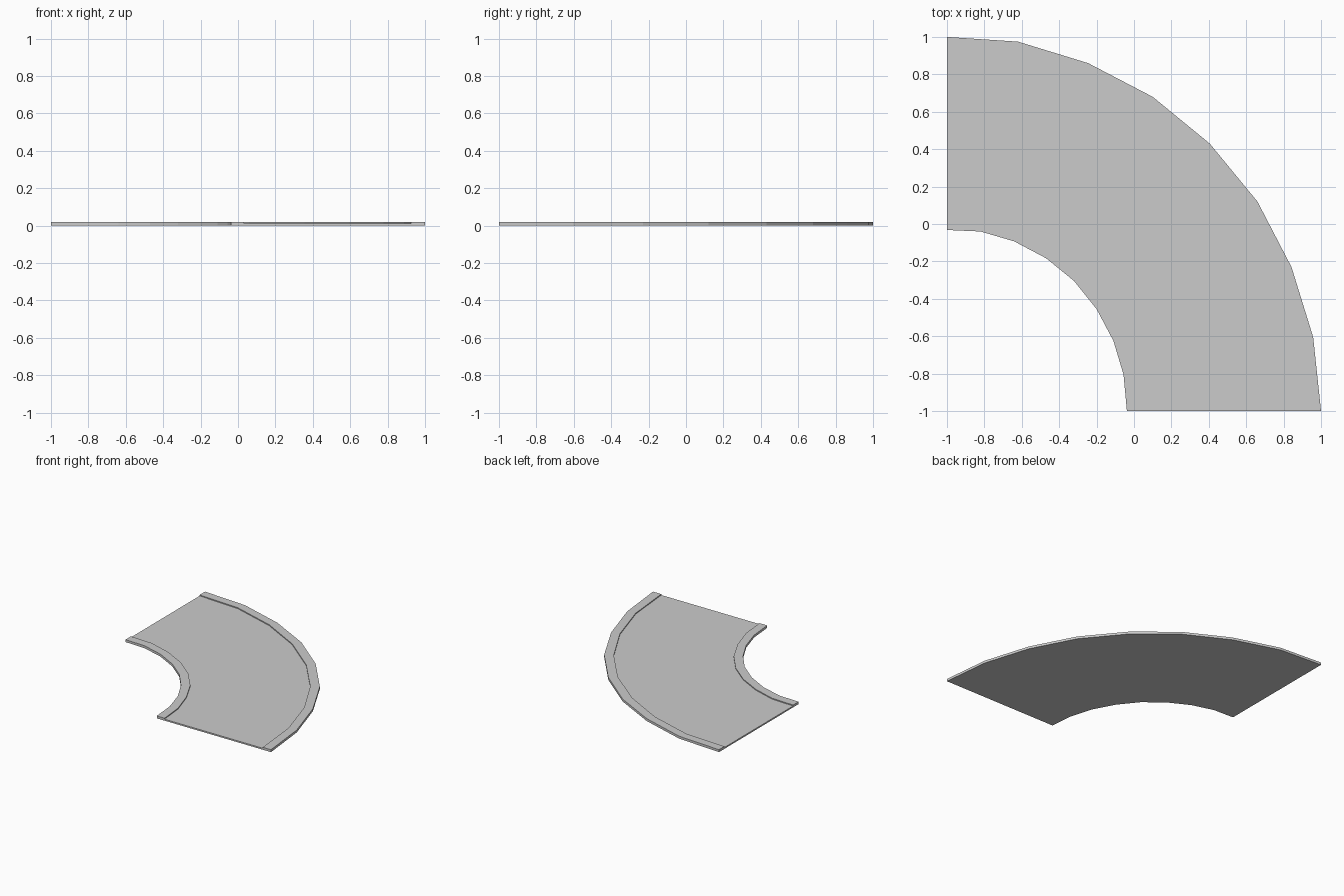
import bpy

if "Cube" in bpy.data.objects:
    bpy.data.objects.remove(bpy.data.objects["Cube"])

# Plan outlines of the quarter turn, from the left end round to the front end
OUTER = [(-1, 1), (-.62, .975), (-.245, .86), (.1, .68), (.405, .43),
         (.66, .12), (.842, -.23), (.958, -.605), (1, -1)]
OUTER_IN = [(-1, .93), (-.635, .907), (-.275, .797), (.058, .62), (.355, .378),
            (.597, .085), (.777, -.252), (.888, -.615), (.925, -1)]
INNER_OUT = [(-1, .038), (-.805, .03), (-.613, -.03), (-.435, -.123), (-.275, -.252),
             (-.145, -.412), (-.05, -.597), (.013, -.797), (.032, -1)]
INNER = [(-1, -.032), (-.82, -.04), (-.64, -.093), (-.47, -.183), (-.32, -.305),
         (-.2, -.455), (-.11, -.625), (-.056, -.805), (-.038, -1)]


def strip(name, a, b, z0, z1):
    """Closed curved slab between outline a (outside) and outline b (inside)."""
    n = len(a)
    verts = [(x, y, z) for z in (z0, z1) for line in (a, b) for x, y in line]
    faces = []
    for i in range(n - 1):
        rails = [(k + i, k + i + 1) for k in (0, n, 3 * n, 2 * n)]
        for (p, q), (r, s) in zip(rails, rails[1:] + rails[:1]):
            faces.append((p, q, s, r))
    faces.append((0, 2 * n, 3 * n, n))
    faces.append((n - 1, 2 * n - 1, 4 * n - 1, 3 * n - 1))
    mesh = bpy.data.meshes.new(name)
    mesh.from_pydata(verts, [], faces)
    mesh.update()
    ob = bpy.data.objects.new(name, mesh)
    bpy.context.collection.objects.link(ob)
    return ob


# Road surface, slightly below the curbs
strip("road_surface", OUTER_IN, INNER_OUT, 0, 0.012)
# Raised curbs along both edges
strip("outer_curb", OUTER, OUTER_IN, 0, 0.02)
strip("inner_curb", INNER_OUT, INNER, 0, 0.02)
